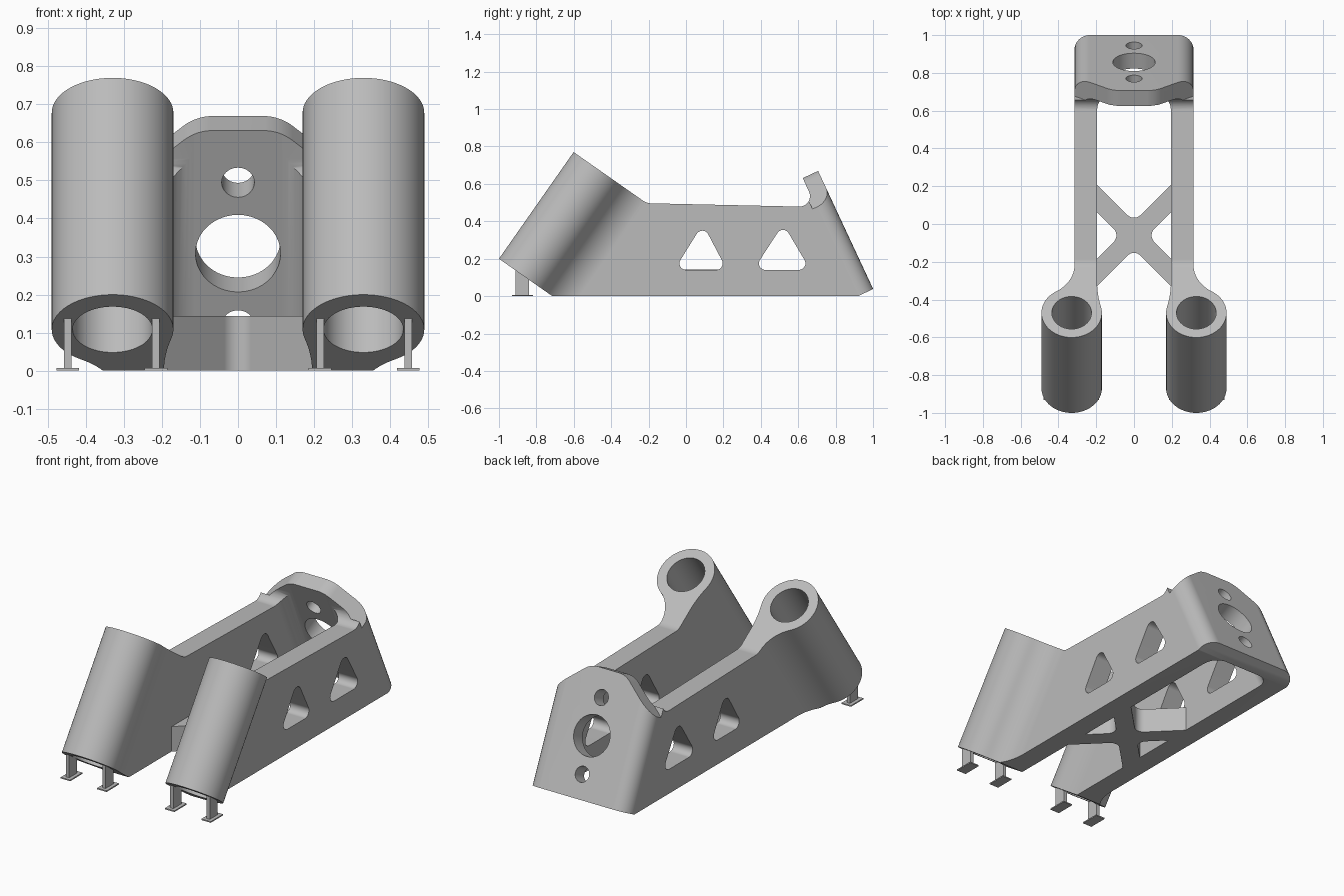
import bpy, bmesh
from math import sin, cos, tan, pi, atan2, sqrt, radians
from mathutils import Vector

if "Cube" in bpy.data.objects:
    bpy.data.objects.remove(bpy.data.objects["Cube"])

grey = bpy.data.materials.new("light_grey")
grey.use_nodes = True
COLOUR = (0.5, 0.5, 0.5, 1)
grey.diffuse_color = COLOUR
grey.node_tree.nodes["Principled BSDF"].inputs["Base Color"].default_value = COLOUR

# Tilted frames: one along the tubes, one along the back plate
TUBE, PLATE = radians(35), radians(25)
TUBE_X, TUBE_R, BORE_R, TUBE_LEN = 0.33, 0.16, 0.105, 0.696
WALL_IN, WALL_OUT = 0.195, 0.315
V_IN, V_OUT = 0.833, 0.923


def tube_frame(x, u, a):
    return (x, -0.869 + u * cos(TUBE) + a * sin(TUBE),
            0.108 - u * sin(TUBE) + a * cos(TUBE))


def plate_frame(x, v, s):
    return (x, v * cos(PLATE) - s * sin(PLATE), v * sin(PLATE) + s * cos(PLATE))


def arc(cx, cy, r, a0, a1, n):
    return [(round(cx + r * cos(a0 + (a1 - a0) * i / n), 5),
             round(cy + r * sin(a0 + (a1 - a0) * i / n), 5)) for i in range(n + 1)]


def rounded(corners, n=8):
    """Polygon from (x, y) or (x, y, radius) corners."""
    out = []
    for i, c in enumerate(corners):
        p = Vector(c[:2])
        if len(c) < 3:
            out.append(tuple(p))
            continue
        d0 = (Vector(corners[i - 1][:2]) - p).normalized()
        d1 = (Vector(corners[(i + 1) % len(corners)][:2]) - p).normalized()
        half, r = d0.angle(d1) / 2, c[2]
        m = p + (d0 + d1).normalized() * r / sin(half)
        t0, t1 = p + d0 * r / tan(half) - m, p + d1 * r / tan(half) - m
        a0 = atan2(t0.y, t0.x)
        turn = (atan2(t1.y, t1.x) - a0 + pi) % (2 * pi) - pi
        out += arc(m.x, m.y, r, a0, a0 + turn, n)
    return out


def prism(name, pts, place, t0, t1):
    """Extrude a 2D outline from t0 to t1 through a placing function."""
    bm = bmesh.new()
    low, high = [[bm.verts.new(place(p, q, t)) for p, q in pts] for t in (t0, t1)]
    bm.faces.new(low)
    bm.faces.new(high)
    for i in range(len(pts)):
        j = (i + 1) % len(pts)
        bm.faces.new((low[i], low[j], high[j], high[i]))
    bmesh.ops.recalc_face_normals(bm, faces=bm.faces)
    mesh = bpy.data.meshes.new(name)
    bm.to_mesh(mesh)
    bm.free()
    mesh.materials.append(grey)
    ob = bpy.data.objects.new(name, mesh)
    bpy.context.collection.objects.link(ob)
    return ob


def activate(ob):
    bpy.ops.object.select_all(action='DESELECT')
    ob.select_set(True)
    bpy.context.view_layer.objects.active = ob


def boolean(ob, other, operation):
    activate(ob)
    mod = ob.modifiers.new("cut", 'BOOLEAN')
    mod.operation, mod.object, mod.solver = operation, other, 'EXACT'
    bpy.ops.object.modifier_apply(modifier=mod.name)
    bpy.data.objects.remove(other)


def smooth(ob):
    activate(ob)
    bpy.ops.object.shade_smooth_by_angle(angle=radians(30))
    ob.modifiers.new("normals", 'WEIGHTED_NORMAL').keep_sharp = True


def box(name, x, y, z, sx, sy, sz):
    pts = [(x - sx, y - sy), (x + sx, y - sy), (x + sx, y + sy), (x - sx, y + sy)]
    return prism(name, pts, lambda p, q, t: (p, q, t), z, z + sz)


def tube_outline():
    """Round tube blended into a straight side wall."""
    ends = []
    for wall, side, r, stop in ((WALL_OUT, 1, 0.2, pi), (WALL_IN, -1, 0.6, 2 * pi)):
        cx = wall + side * r
        cu = sqrt((TUBE_R + r) ** 2 - (cx - TUBE_X) ** 2)
        ang = atan2(cu, cx - TUBE_X)
        ends.append((ang, arc(cx, cu, r, ang + pi, stop, 12)))
    (a_out, f_out), (a_in, f_in) = ends
    body = arc(TUBE_X, 0, TUBE_R, a_out, a_in - 2 * pi, 48)
    return body + f_in[1:] + [(WALL_IN, 0.9), (WALL_OUT, 0.9)] + f_out[:0:-1]


# U-shaped frame: side walls and tilted back plate
o, i = WALL_OUT, WALL_IN
body = prism("frame_body", rounded([
    (-o, -0.1), (-i, -0.1), (-i, V_IN, 0.08), (i, V_IN, 0.08), (i, -0.1),
    (o, -0.1), (o, V_OUT, 0.085), (-o, V_OUT, 0.085)]), plate_frame, -1.2, 1.2)

# Slanted tubes with their walls
for side in (1, -1):
    tube = prism("tube", tube_outline(),
                 lambda x, u, a, k=side: tube_frame(k * x, u, a), -1.5, 2)
    boolean(body, tube, 'UNION')

# Trim everything to the side outline
outline = rounded([
    tube_frame(0, -0.3, 0)[1:], tube_frame(0, -0.3, TUBE_LEN)[1:],
    (-0.21, 0.4965, 0.08), (0.6956, 0.4765, 0.056),
    plate_frame(0, V_IN - 0.001, 0.308)[1:], plate_frame(0, 1.1, 0.308)[1:],
    plate_frame(0, 1.1, -0.388)[1:], (0.92, 0), (-0.715, 0)])
boolean(body, prism("side_outline", outline, lambda y, z, x: (x, y, z), -0.7, 0.7),
        'INTERSECT')

# Sloping shoulders of the back plate
for side in (1, -1):
    shoulder = rounded([(0.02, 0.3085), (0.11, 0.308, 0.12), (0.34, 0.115),
                        (0.5, 0.115), (0.5, 0.5), (0.02, 0.5)])
    boolean(body, prism("shoulder_cutter", shoulder,
                        lambda x, s, v, k=side: plate_frame(k * x, v, s), 0.81, 1.2),
            'DIFFERENCE')

# Tube bores
for side in (1, -1):
    bore = arc(side * TUBE_X, 0, BORE_R, 0, 2 * pi, 48)[:-1]
    boolean(body, prism("bore_cutter", bore, tube_frame, -0.2, 0.9), 'DIFFERENCE')

# Back plate holes
for y, r in ((0.857, 0.112), (0.77, 0.043), (0.945, 0.043)):
    s = (V_OUT * cos(PLATE) - y) / sin(PLATE)
    hole = arc(0, s, r, 0, 2 * pi, 40)[:-1]
    boolean(body, prism("hole_cutter", hole,
                        lambda x, q, v: plate_frame(x, v, q), 0.72, 1.1), 'DIFFERENCE')

# Triangular windows through both walls
for y0, y1, top in ((-0.063, 0.219, 0.09), (0.36, 0.665, 0.52)):
    tri = rounded([(y0, 0.14, 0.035), (y1, 0.14, 0.035), (top, 0.385, 0.035)])
    boolean(body, prism("window_cutter", tri, lambda y, z, x: (x, y, z), -0.7, 0.7),
            'DIFFERENCE')
smooth(body)

# Cross brace between the walls
h, e, r = 0.0725, 0.2, 0.05
cross = rounded([(0, h, r), (e, e + h), (e, e - h), (h, 0, r), (e, h - e), (e, -e - h),
                 (0, -h, r), (-e, -e - h), (-e, h - e), (-h, 0, r), (-e, e - h), (-e, e + h)])
smooth(prism("cross_brace", cross, lambda x, y, z: (x, y - 0.06, z), 0, 0.143))

# Support posts with foot pads
for side, label in ((1, "left"), (-1, "right")):
    for x, where in ((0.448, "outer"), (0.216, "inner")):
        box(f"{label}_{where}_post", side * x, -0.875, 0.003, 0.01, 0.036, 0.135)
        box(f"{label}_{where}_foot_pad", side * x, -0.875, 0, 0.03, 0.056, 0.007)
